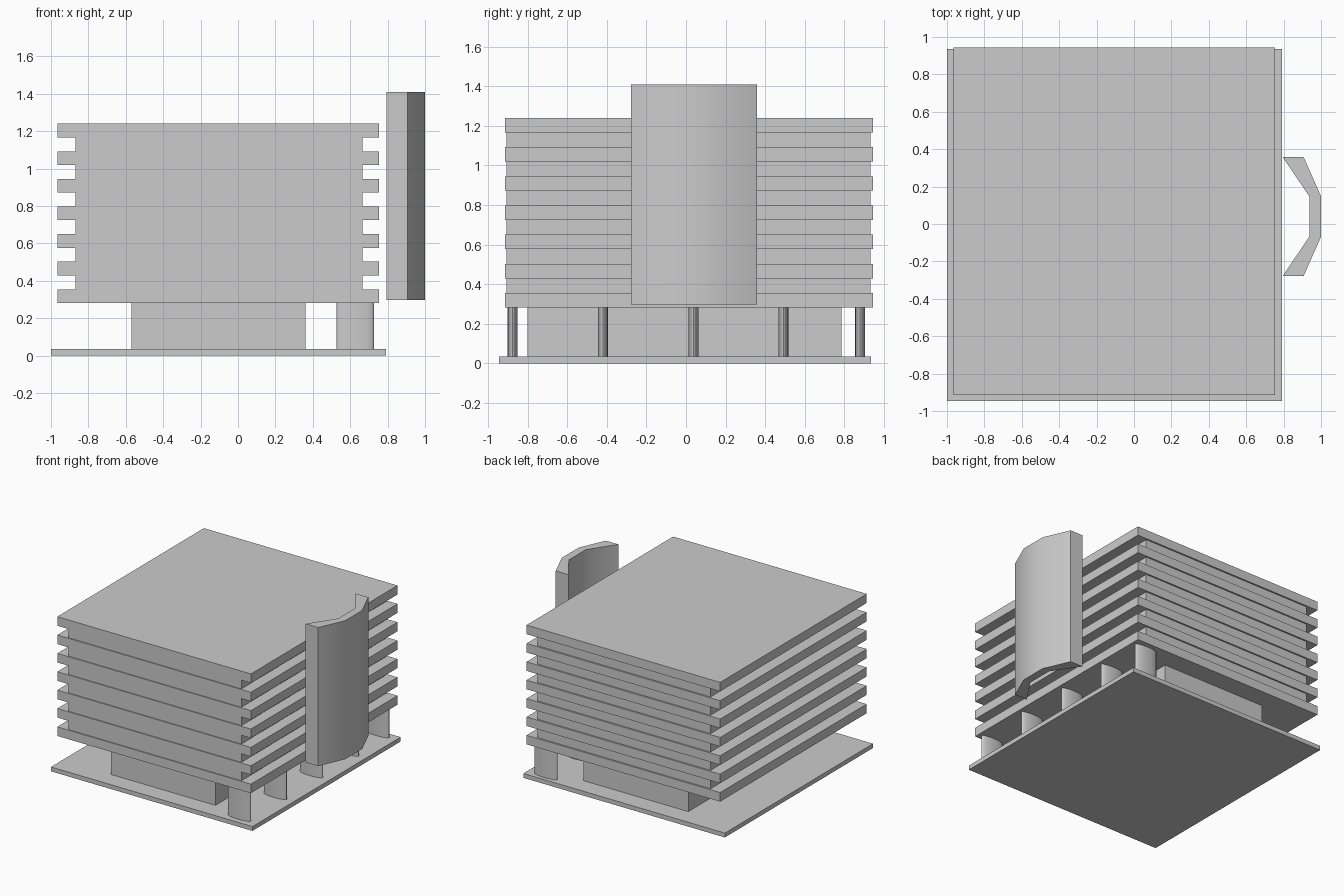
import bpy
import bmesh
import math

if "Cube" in bpy.data.objects:
    bpy.data.objects.remove(bpy.data.objects["Cube"])


def prism(name, outline, z0, z1, smooth=None):
    """Extrude a counter-clockwise xy outline from z0 to z1."""
    bm = bmesh.new()
    base = bm.faces.new([bm.verts.new((x, y, z0)) for x, y in outline])
    top = bmesh.ops.extrude_face_region(bm, geom=[base], use_keep_orig=True)
    bmesh.ops.translate(bm, vec=(0, 0, z1 - z0),
                        verts=[v for v in top["geom"] if isinstance(v, bmesh.types.BMVert)])
    bmesh.ops.recalc_face_normals(bm, faces=bm.faces)
    mesh = bpy.data.meshes.new(name)
    bm.to_mesh(mesh)
    bm.free()
    obj = bpy.data.objects.new(name, mesh)
    bpy.context.collection.objects.link(obj)
    if smooth:
        bpy.ops.object.select_all(action='DESELECT')
        obj.select_set(True)
        bpy.context.view_layer.objects.active = obj
        bpy.ops.object.shade_smooth_by_angle(angle=math.radians(smooth))
    return obj


def box(name, x0, x1, y0, y1, z0, z1):
    return prism(name, [(x0, y0), (x1, y0), (x1, y1), (x0, y1)], z0, z1)


BASE_TOP, FLOOR_Z, PITCH, SLAB = 0.035, 0.282, 0.1475, 0.073

# Ground plate and recessed ground-floor core
box("base_plate", -1.0, 0.79, -0.945, 0.935, 0, BASE_TOP)
box("ground_core", -0.57, 0.36, -0.80, 0.785, BASE_TOP, FLOOR_Z)

# Upper storeys: overhanging slabs with recessed walls between them
for i in range(7):
    z = FLOOR_Z + i * PITCH
    box(f"floor_slab_{i + 1}", -0.965, 0.755, -0.915, 0.945, z, z + SLAB)
    if i < 6:
        box(f"storey_wall_{i + 1}", -0.87, 0.665, -0.907, 0.932, z + SLAB, z + PITCH)

# Flattened oval columns along the right side
for i, y in enumerate((-0.876, -0.42, 0.038, 0.492, 0.88)):
    oval = [(0.627 + 0.1 * math.cos(a), y + 0.025 * math.sin(a))
            for a in (math.tau * k / 32 for k in range(32))]
    prism(f"column_{i + 1}", oval, BASE_TOP, FLOOR_Z, smooth=40)

# Curved screen standing off the right facade
screen = [(0.795, -0.278), (0.907, -0.278), (1.0, -0.068), (1.0, 0.148),
          (0.907, 0.358), (0.795, 0.358), (0.937, 0.148), (0.937, -0.068)]
prism("curved_screen", screen, 0.297, 1.41, smooth=40)
